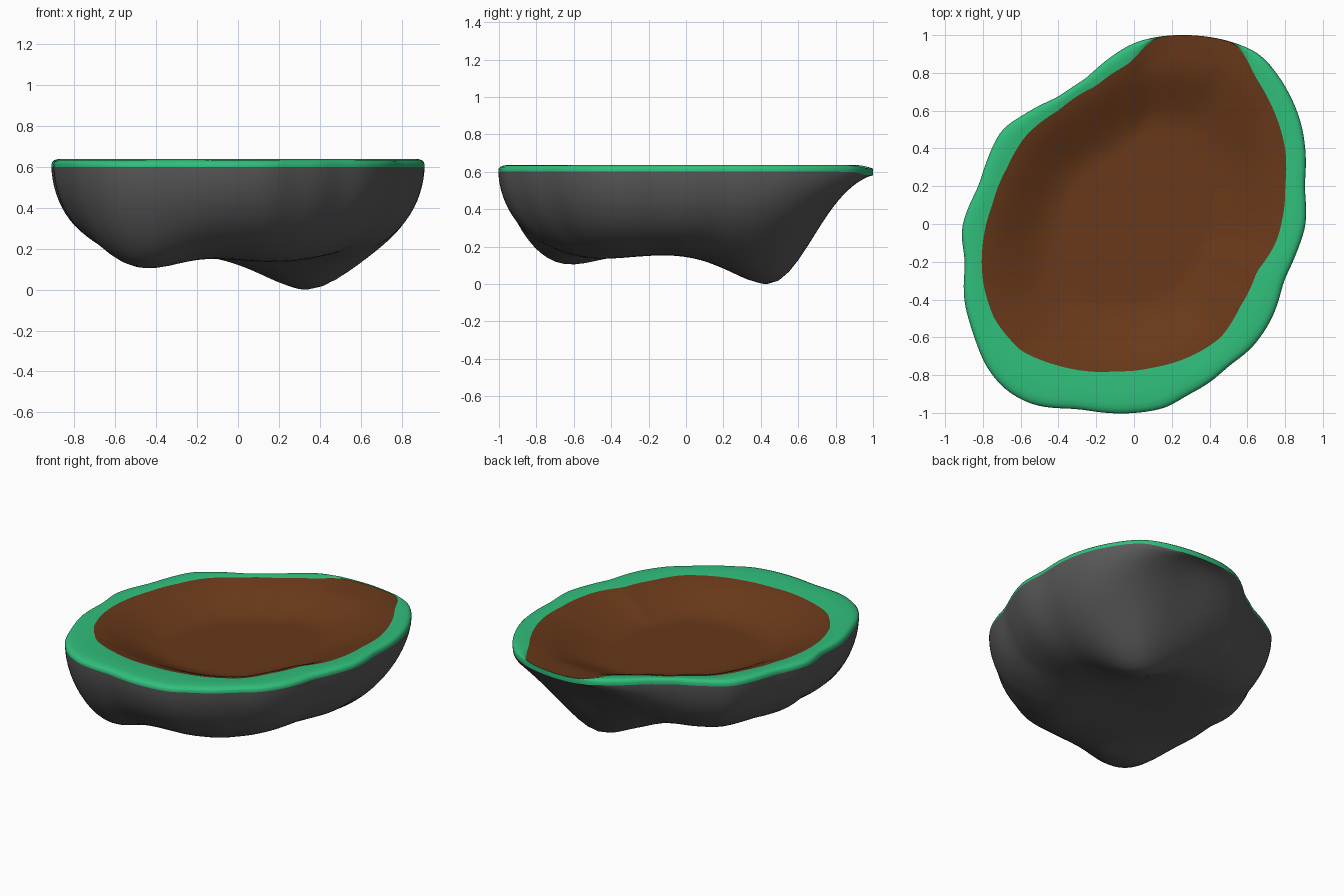
import bpy, bmesh, math

if "Cube" in bpy.data.objects:
    bpy.data.objects.remove(bpy.data.objects["Cube"])

# Top-view outlines, counter-clockwise: outer edge and basin edge
OUTER = [(.91, 0), (.9, .2), (.91, .35), (.88, .55), (.8, .73), (.67, .9), (.5, .97), (.3, 1),
         (.15, .995), (0, .96), (-.1, .9), (-.25, .77), (-.4, .67), (-.58, .58), (-.7, .5),
         (-.78, .33), (-.82, .2), (-.88, .08), (-.915, -.03), (-.89, -.2), (-.9, -.4), (-.85, -.58),
         (-.78, -.76), (-.68, -.88), (-.53, -.96), (-.3, -.975), (-.05, -1.003), (.18, -.97),
         (.27, -.91), (.4, -.84), (.5, -.75), (.62, -.66), (.73, -.5), (.79, -.3), (.86, -.15)]
INNER = [(.78, 0), (.8, .2), (.8, .4), (.74, .6), (.64, .78), (.56, .935), (.5, .97), (.3, 1),
         (.11, .985), (-.02, .85), (-.2, .73), (-.4, .6), (-.57, .47), (-.67, .3), (-.75, .1),
         (-.8, -.1), (-.8, -.3), (-.74, -.5), (-.6, -.67), (-.4, -.75), (-.1, -.78), (.1, -.76),
         (.3, -.7), (.46, -.6), (.56, -.44), (.65, -.25), (.75, -.1)]
N = 180
TAU = 2 * math.pi


def radii(points, blur):
    """Radius at N even angles, interpolated and lightly smoothed."""
    polar = sorted((math.atan2(y, x) % TAU, math.hypot(x, y)) for x, y in points)
    polar = [(polar[-1][0] - TAU, polar[-1][1])] + polar + [(polar[0][0] + TAU, polar[0][1])]
    raw = []
    for i in range(N):
        a = i * TAU / N
        for (a0, r0), (a1, r1) in zip(polar, polar[1:]):
            if a0 <= a <= a1:
                raw.append(r0 + (r1 - r0) * (a - a0) / (a1 - a0))
                break
    for _ in range(blur):
        raw = [(raw[i - 1] + 2 * raw[i] + raw[(i + 1) % N]) / 4 for i in range(N)]
    return raw


def smooth(a, b, t):
    t = min(1, max(0, (t - a) / (b - a)))
    return t * t * (3 - 2 * t)


def bump(x, y, cx, cy, size):
    return math.exp(-((x - cx) ** 2 + (y - cy) ** 2) / size ** 2)


R_OUT = radii(OUTER, 3)
R_IN = [min(i, o - .002) for i, o in zip(radii(INNER, 1), R_OUT)]
ANG = [i * TAU / N for i in range(N)]
OUTLET = [math.exp(-((math.degrees(a) - 72) / 16) ** 4) if a < math.pi else 0 for a in ANG]
BACK = [math.exp(-((math.degrees(a) - 75) / 30) ** 2) if a < math.pi else 0 for a in ANG]
EDGE = [.6 - .02 * w for w in OUTLET]


def point(i, r, z):
    return (r * math.cos(ANG[i]), r * math.sin(ANG[i]), z)


def build(name, rings, color, center=None, flip=False):
    """Bridge closed rings; optionally fan the last one to a centre point."""
    bm = bmesh.new()
    rows = [[bm.verts.new(p) for p in ring] for ring in rings]
    for a, b in zip(rows, rows[1:]):
        for i in range(N):
            j = (i + 1) % N
            f = (a[i], a[j], b[j], b[i])
            bm.faces.new(f[::-1] if flip else f)
    if center:
        c = bm.verts.new(center)
        for i in range(N):
            f = (rows[-1][i], rows[-1][(i + 1) % N], c)
            bm.faces.new(f[::-1] if flip else f)
    for f in bm.faces:
        f.smooth = True
    me = bpy.data.meshes.new(name)
    bm.to_mesh(me)
    bm.free()
    mat = bpy.data.materials.new(name + "_color")
    mat.diffuse_color = (*color, 1)
    mat.use_nodes = True
    mat.node_tree.nodes["Principled BSDF"].inputs["Base Color"].default_value = mat.diffuse_color
    me.materials.append(mat)
    ob = bpy.data.objects.new(name, me)
    bpy.context.collection.objects.link(ob)
    return ob


# Rock underside: steep bowl with hanging lumps
def rock_z(i, s):
    x, y, _ = point(i, s * R_OUT[i], 0)
    base = .16 - .18 * bump(x, y, .38, .48, .32) - .14 * bump(x, y, -.52, -.74, .3)
    base -= .045 * bump(x, y, .25, -.55, .3)
    side = 1 - max(0, 1 - s ** 4.7) ** .55
    wall = (1 - BACK[i]) * side + BACK[i] * smooth(.45, 1, s)
    return base + (EDGE[i] - base) * wall


steps = [math.sin(math.pi / 2 * k / 28) for k in range(28, 0, -1)]
heights = [[rock_z(i, s) for i in range(N)] for s in steps]
k = .6 / (.6 - min(map(min, heights)))
rock = [[point(i, s * R_OUT[i], EDGE[i] - (EDGE[i] - row[i]) * k) for i in range(N)]
        for s, row in zip(steps, heights)]
build("rock_underside", rock, (.1, .1, .1), (0, 0, .6 - (.6 - rock_z(0, 0)) * k), flip=True)

# Grass rim: rounded outer edge, flat top, dipping at the outlet
rim = []
for inset, lift in ((0, 0), (.0, .014), (.04, .025), (.12, .033), (.25, .037), (.6, .036), (1, .03)):
    rim.append([point(i, R_OUT[i] + (R_IN[i] - R_OUT[i]) * inset, EDGE[i] + lift) for i in range(N)])
build("grass_rim", rim, (.03, .52, .2))

# Dirt basin: shallow bowl running out over the edge at the back
FLOOR = .49


def basin_z(i, t):
    w = OUTLET[i]
    rise = (1 - w) * smooth(.5, 1.06, t) / smooth(.5, 1.06, 1)
    rise += w * (.85 * smooth(.5, .86, t) + .15 * smooth(.7, 1.1, t) / smooth(.7, 1.1, 1))
    return FLOOR + (EDGE[i] + .03 - FLOOR) * rise


basin = [[point(i, R_IN[i] * n / 24, basin_z(i, n / 24)) for i in range(N)] for n in range(24, 0, -1)]
build("dirt_basin", basin, (.14, .04, .01), (0, 0, FLOOR))
